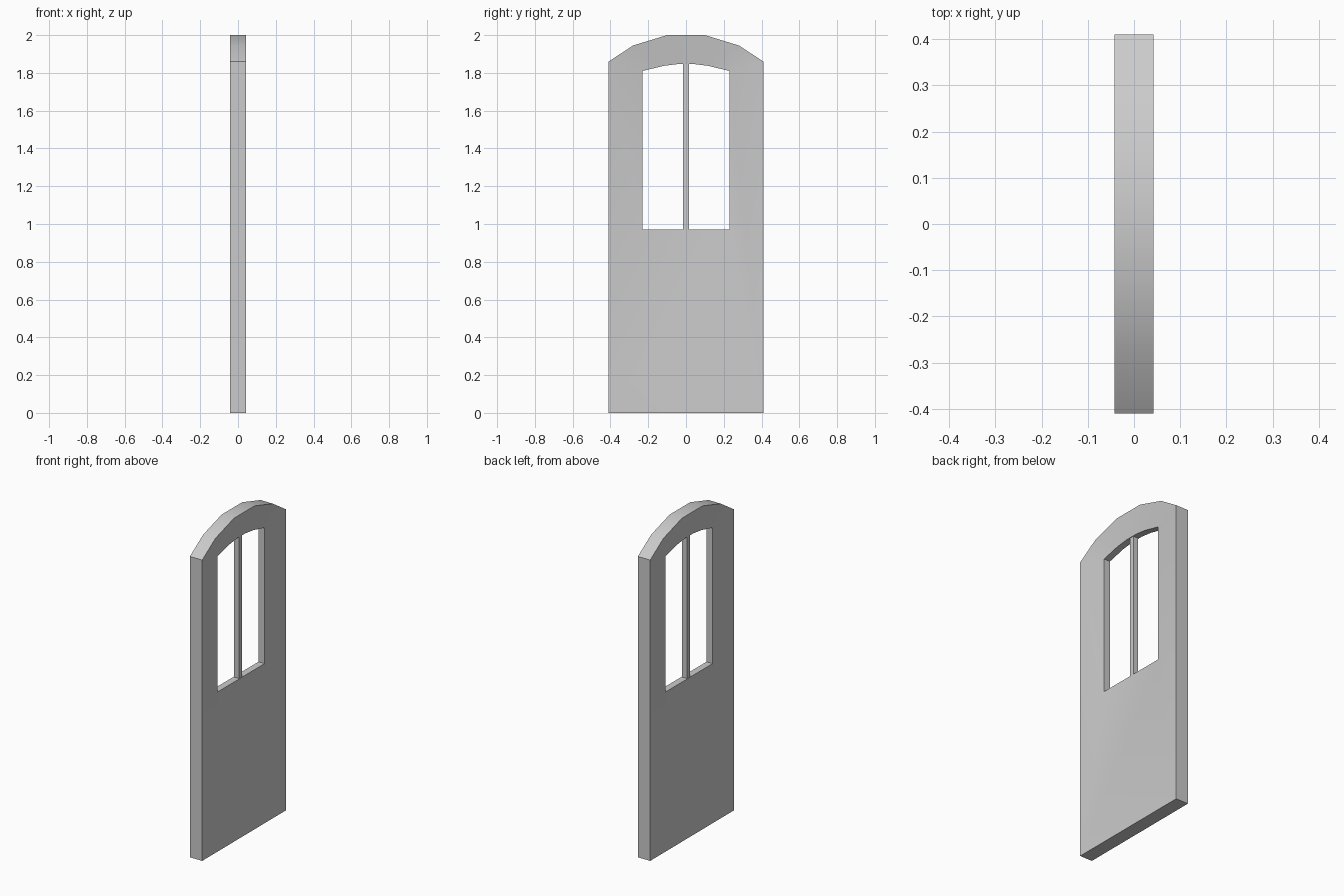
import bpy
import bmesh
import math

cube = bpy.data.objects.get("Cube")
if cube:
    bpy.data.objects.remove(cube, do_unlink=True)

grey = bpy.data.materials.new("light grey")
grey.use_nodes = True
COLOUR = (0.6, 0.6, 0.6, 1)
grey.diffuse_color = COLOUR
grey.node_tree.nodes["Principled BSDF"].inputs["Base Color"].default_value = COLOUR


def arched_outline(bottom, arch):
    """Closed y-z outline: arch lists the right half from the corner inward."""
    corner = arch[0][0]
    left = [(-y, z) for y, z in reversed(arch)]
    return [(-corner, bottom), (corner, bottom)] + arch + left


def finish(name, bm):
    bmesh.ops.recalc_face_normals(bm, faces=bm.faces)
    mesh = bpy.data.meshes.new(name)
    bm.to_mesh(mesh)
    bm.free()
    mesh.materials.append(grey)
    obj = bpy.data.objects.new(name, mesh)
    bpy.context.collection.objects.link(obj)
    return obj


# Door leaf: both faces slope in from the thick rim to the thinner window edge
RIM, EDGE = 0.042, 0.021
outer = arched_outline(0, [(0.41, 1.86), (0.28, 1.945), (0.1, 2.0)])
window = arched_outline(0.97, [(0.23, 1.81), (0.12, 1.837), (0.04, 1.847)])

bm = bmesh.new()
loops = [[bm.verts.new((x, y, z)) for y, z in outline]
         for outline, x in ((outer, RIM), (window, EDGE), (window, -EDGE), (outer, -RIM))]
for a, b in zip(loops, loops[1:] + loops[:1]):
    for i in range(len(a)):
        j = (i + 1) % len(a)
        bm.faces.new((a[i], a[j], b[j], b[i]))
door = finish("door_leaf", bm)
bpy.ops.object.select_all(action="DESELECT")
door.select_set(True)
bpy.context.view_layer.objects.active = door
bpy.ops.object.shade_smooth_by_angle(angle=math.radians(30))

# Upright bar dividing the window
bm = bmesh.new()
bmesh.ops.create_cube(bm, size=1)
bmesh.ops.scale(bm, vec=(0.034, 0.03, 0.88), verts=bm.verts)
bmesh.ops.translate(bm, vec=(0, 0, 1.409), verts=bm.verts)
finish("window_bar", bm)
